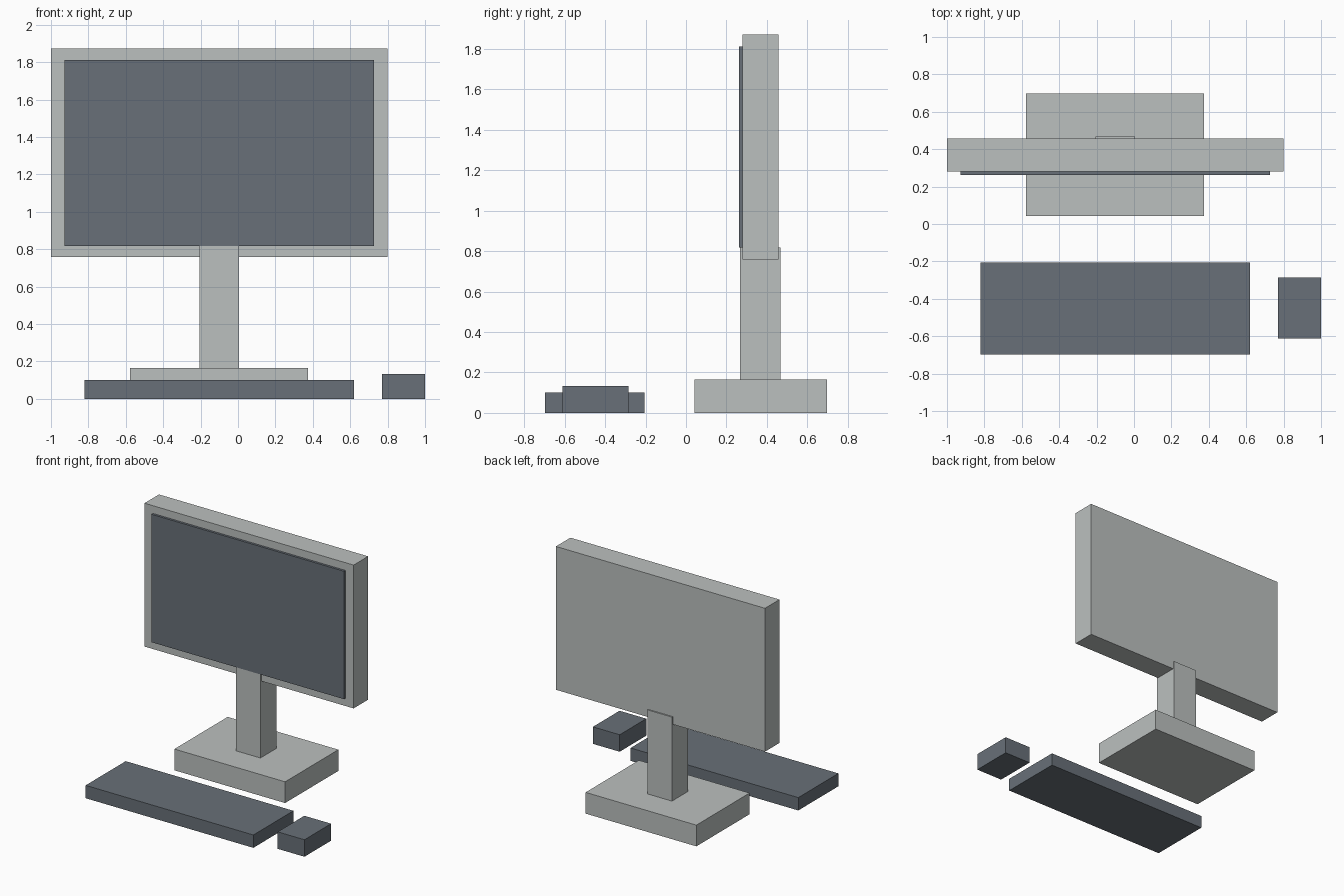
import bpy
import bmesh
from mathutils import Vector

cube = bpy.data.objects.get("Cube")
if cube:
    bpy.data.objects.remove(cube, do_unlink=True)


def make_material(name, rgb):
    mat = bpy.data.materials.new(name)
    mat.use_nodes = True
    color = (*rgb, 1)
    mat.diffuse_color = color
    mat.node_tree.nodes["Principled BSDF"].inputs["Base Color"].default_value = color
    return mat


def box(name, x, y, z, mat):
    """Box spanning the given (low, high) range on each axis."""
    low, high = Vector((x[0], y[0], z[0])), Vector((x[1], y[1], z[1]))
    bm = bmesh.new()
    bmesh.ops.create_cube(bm, size=1)
    bmesh.ops.scale(bm, vec=high - low, verts=bm.verts)
    mesh = bpy.data.meshes.new(name)
    bm.to_mesh(mesh)
    bm.free()
    mesh.materials.append(mat)
    obj = bpy.data.objects.new(name, mesh)
    obj.location = (low + high) / 2
    bpy.context.collection.objects.link(obj)
    return obj


light_grey = make_material("light grey plastic", (0.50, 0.527, 0.52))
slate = make_material("dark slate plastic", (0.138, 0.162, 0.188))

# Monitor: foot, neck, casing and raised screen
box("monitor_foot", (-0.577, 0.375), (0.043, 0.697), (0, 0.165), light_grey)
box("monitor_neck", (-0.207, 0.005), (0.268, 0.468), (0.165, 0.818), light_grey)
box("monitor_casing", (-1, 0.798), (0.28, 0.458), (0.758, 1.872), light_grey)
box("screen", (-0.928, 0.728), (0.262, 0.28), (0.818, 1.812), slate)

# Desk accessories
box("keyboard", (-0.822, 0.62), (-0.697, -0.205), (0, 0.1), slate)
box("mouse", (0.77, 1), (-0.612, -0.285), (0, 0.132), slate)
